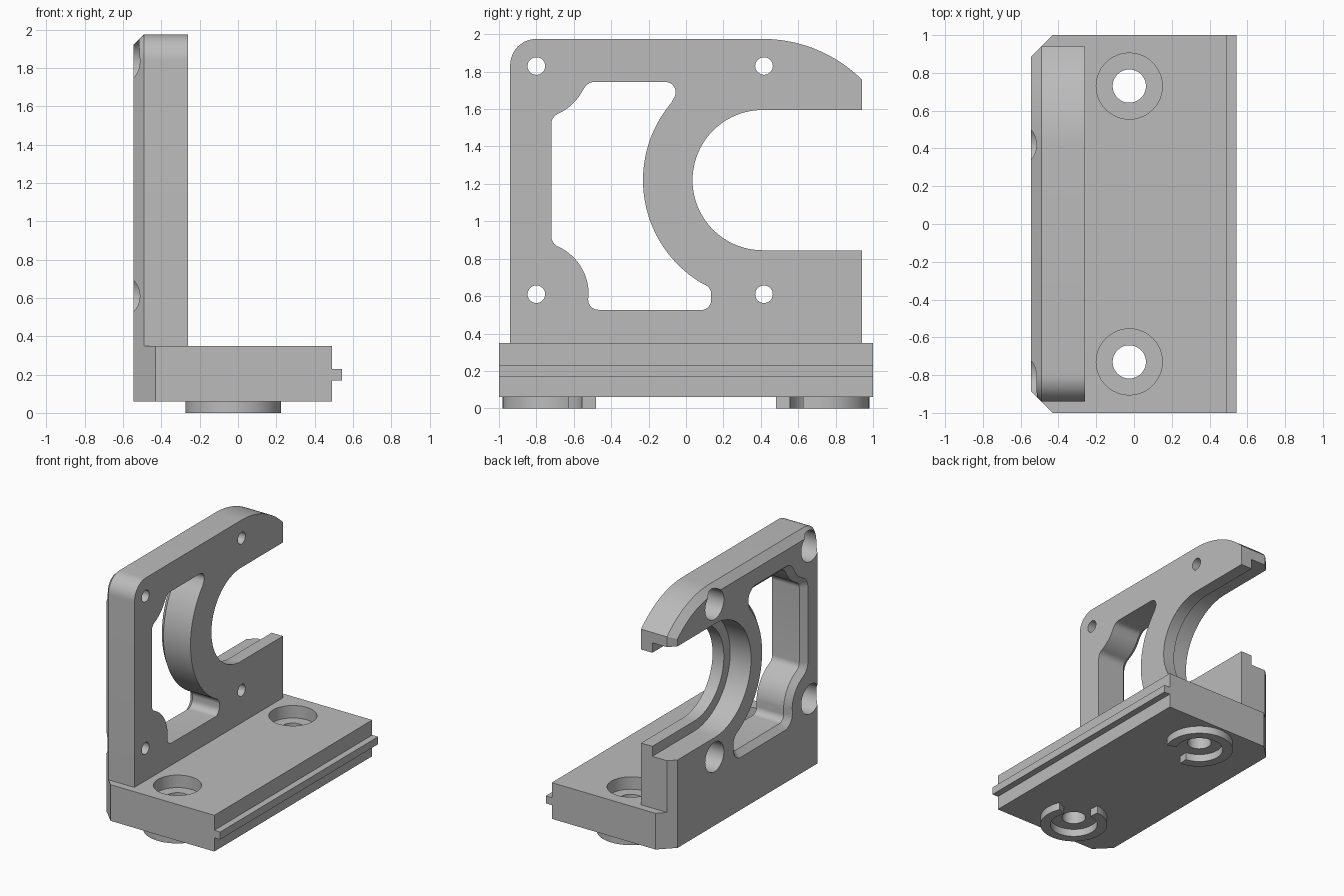
import bpy, bmesh, math
from mathutils import Vector

cube = bpy.data.objects.get("Cube")
if cube:
    bpy.data.objects.remove(cube)

GREY = (0.5, 0.5, 0.5, 1)
mat = bpy.data.materials.new("plain grey")
mat.use_nodes = True
mat.diffuse_color = GREY
mat.node_tree.nodes["Principled BSDF"].inputs["Base Color"].default_value = GREY


def arc(cx, cy, r, a0, a1, n=8):
    steps = [math.radians(a0 + (a1 - a0) * i / n) for i in range(n + 1)]
    return [(cx + r * math.cos(a), cy + r * math.sin(a)) for a in steps]


def circle(cx, cy, r, n=48):
    return arc(cx, cy, r, 0, 360, n)[:-1]


def offset(pts, d):
    """Mitred outward offset of a counter-clockwise outline."""
    out = []
    for i, p in enumerate(pts):
        p = Vector(p)
        a = (p - Vector(pts[i - 1])).normalized()
        b = (Vector(pts[(i + 1) % len(pts)]) - p).normalized()
        na, nb = Vector((a.y, -a.x)), Vector((b.y, -b.x))
        out.append(tuple(p + (na + nb) * d / max(0.5, 1 + na.dot(nb))))
    return out


def loft(name, axis, *rings):
    """Closed solid through (outline, height) rings along x or z."""
    bm = bmesh.new()
    loops = []
    for pts, h in rings:
        loops.append([bm.verts.new((h, u, v) if axis == "x" else (u, v, h)) for u, v in pts])
    bm.faces.new(loops[0])
    bm.faces.new(loops[-1])
    for lo, hi in zip(loops, loops[1:]):
        for i in range(len(lo)):
            bm.faces.new((lo[i - 1], lo[i], hi[i], hi[i - 1]))
    bmesh.ops.recalc_face_normals(bm, faces=bm.faces)
    me = bpy.data.meshes.new(name)
    bm.to_mesh(me)
    bm.free()
    me.materials.append(mat)
    ob = bpy.data.objects.new(name, me)
    bpy.context.collection.objects.link(ob)
    return ob


def cut(ob, *cutters):
    for c in cutters:
        c.hide_render = True
        mod = ob.modifiers.new("cut", "BOOLEAN")
        mod.operation, mod.solver, mod.object = "DIFFERENCE", "EXACT", c
    deps = bpy.context.evaluated_depsgraph_get()
    me = bpy.data.meshes.new_from_object(ob.evaluated_get(deps))
    ob.modifiers.clear()
    ob.data = me
    for c in cutters:
        bpy.data.objects.remove(c)


BACK, FRONT, BEVEL = -0.545, -0.26, 0.055
BASE_TOP, BASE_LOW = 0.35, 0.06

# Base slab with two clipped rear corners and screw recesses
slab = [(-0.43, -1), (0.49, -1), (0.49, 1), (-0.43, 1), (BACK, 0.885), (BACK, -0.885)]
base = loft("base_slab", "z", (slab, BASE_LOW), (slab, BASE_TOP))
SCREW_X, SCREW_Y = -0.025, 0.73
for side in (-1, 1):
    bore, sink = (circle(SCREW_X, side * SCREW_Y, r) for r in (0.088, 0.175))
    cut(base, loft("bore", "z", (bore, -0.1), (bore, 0.5)),
        loft("sink", "z", (sink, 0.25), (sink, 0.5)))

# Tongue along the slab edge
rail = [(0.49, -1), (0.542, -1), (0.542, 1), (0.49, 1)]
tongue = loft("edge_tongue", "z", (rail, 0.17), (rail, 0.23))

# Open locating rings under the slab
feet = []
for side in (-1, 1):
    ring = arc(0, 0, 0.25, 95, 385, 48) + arc(0, 0, 0.175, 385, 95, 48)
    ring = [(SCREW_X + x, side * (y - SCREW_Y) + 0) if side < 0 else (SCREW_X + x, SCREW_Y - y)
            for x, y in ring]
    if side < 0:
        ring = [(x, -2 * SCREW_Y + 2 * SCREW_Y - y) for x, y in ring]
        ring = [(x, y) for x, y in ring]
    feet.append(loft("foot_ring", "z", (ring, 0), (ring, BASE_LOW)))

# Upright plate with bevelled rear outline
CY, CZ = 0.41, 1.22
outline = ([(-0.94, BASE_TOP), (0.94, BASE_TOP)]
           + arc(CY, CZ, 0.755, 45.4, 90, 20) + arc(-0.80, 1.835, 0.14, 90, 180, 12))
rear = [(y, max(z, BASE_TOP)) for y, z in offset(outline, -BEVEL)]
rear[0], rear[1] = (-0.885, BASE_TOP), (0.885, BASE_TOP)
plate = loft("upright_plate", "x", (rear, BACK), (outline, BACK + BEVEL), (outline, FRONT))

# Window, flared towards the rear
window = (arc(-0.47, 0.58, 0.053, 180, 270) + arc(0.08, 0.58, 0.055, 270, 360)
          + arc(0.08, 0.61, 0.055, 0, 60) + arc(CY, CZ, 0.64, 239, 139.5, 40)
          + arc(-0.11, 1.69, 0.055, -40, 90) + arc(-0.49, 1.685, 0.06, 90, 150)
          + arc(-0.80, 1.83, 0.28, -27, -63) + arc(-0.66, 1.52, 0.06, 115, 180)
          + arc(-0.66, 0.92, 0.06, 180, 240) + arc(-0.80, 0.61, 0.28, 63, 5, 14))
flare = offset(window, 0.045)
cut(plate, loft("window", "x", (flare, BACK - 0.1), (flare, BACK),
                (window, BACK + 0.045), (window, 0)))

# Round-ended slot with a stepped seat at the rear
for r, x0, x1 in ((0.375, -1, 0), (0.455, -1, -0.36)):
    slot = arc(CY, CZ, r, 90, 270, 48) + [(1.2, CZ - r), (1.2, CZ + r)]
    cut(plate, loft("slot", "x", (slot, x0), (slot, x1)))

# Four counterbored holes
for y in (-0.80, 0.417):
    for z in (0.61, 1.83):
        hole, bore = circle(y, z, 0.047, 32), circle(y, z, 0.118, 40)
        cut(plate, loft("hole", "x", (hole, -1), (hole, 0)),
            loft("bore", "x", (bore, -1), (bore, -0.38)))

# Smooth curved walls, sharp edges kept
bpy.ops.object.select_all(action="DESELECT")
for ob in [base, plate, tongue] + feet:
    ob.select_set(True)
bpy.context.view_layer.objects.active = plate
bpy.ops.object.shade_smooth_by_angle(angle=math.radians(25))
